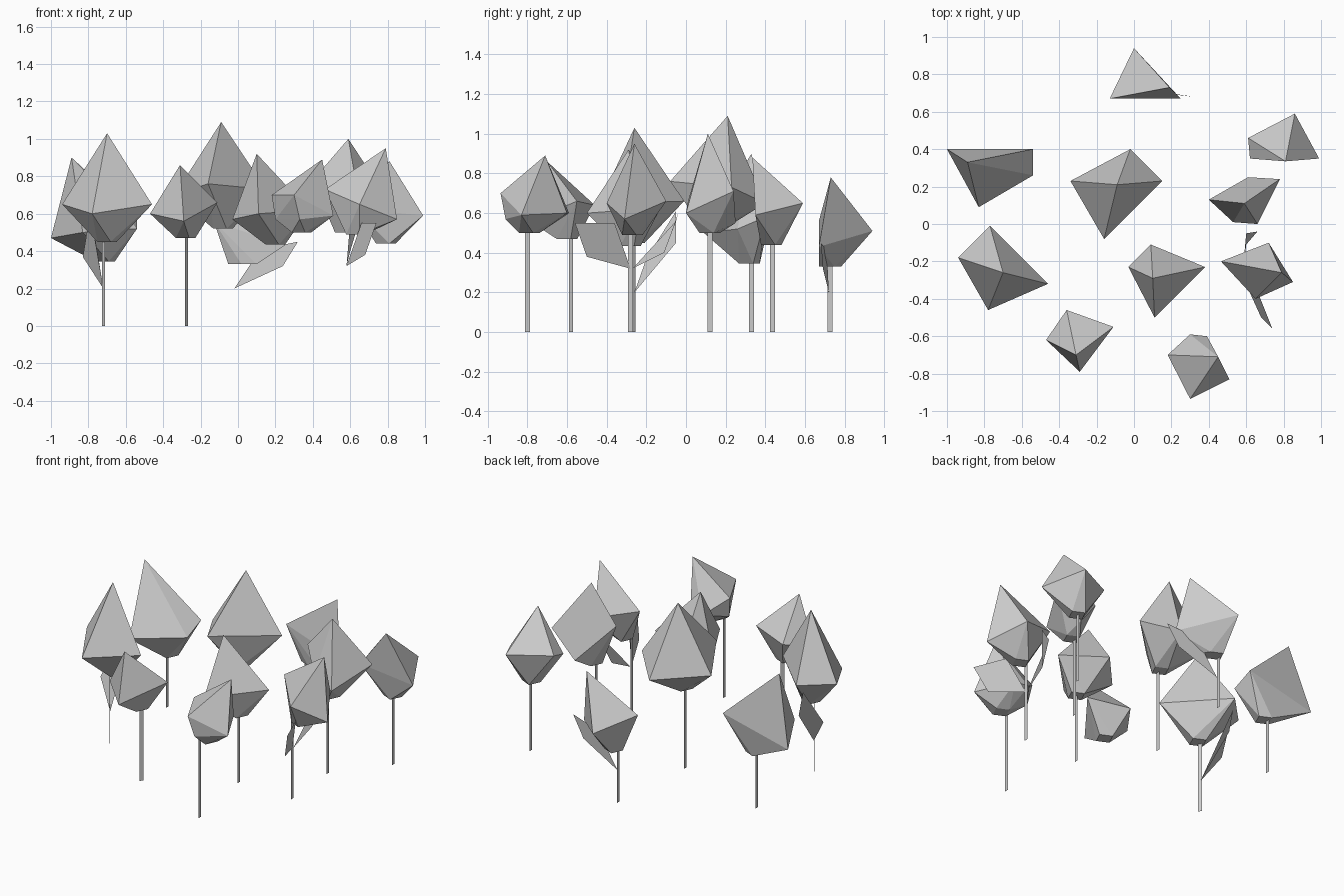
import bpy, bmesh, math


def make_object(name, bm):
    mesh = bpy.data.meshes.new(name)
    bm.to_mesh(mesh)
    bm.free()
    obj = bpy.data.objects.new(name, mesh)
    bpy.context.collection.objects.link(obj)


def polygon(name, points):
    bm = bmesh.new()
    bm.faces.new([bm.verts.new(p) for p in points])
    make_object(name, bm)


def flower(tag, stem, apex, rim, base, angle=90, base_radius=0.055):
    # faceted bud: apex, irregular rim and a small blunt base
    bm = bmesh.new()
    points = [apex] + rim
    for i in range(4):
        a = math.radians(90 * i + 20)
        points.append((base[0] + base_radius * math.cos(a),
                       base[1] + base_radius * math.sin(a), base[2]))
    for p in points:
        bm.verts.new(p)
    hull = bmesh.ops.convex_hull(bm, input=bm.verts[:])
    loose = [v for v in bm.verts if not v.link_faces]
    bmesh.ops.delete(bm, geom=loose, context='VERTS')
    bmesh.ops.recalc_face_normals(bm, faces=bm.faces[:])
    make_object("bud_" + tag, bm)
    # flat ribbon stem
    dx = 0.0125 * math.cos(math.radians(angle))
    dy = 0.0125 * math.sin(math.radians(angle))
    x, y = stem
    top = base[2] + 0.01
    polygon("stem_" + tag, [(x - dx, y - dy, 0), (x + dx, y + dy, 0),
                            (x + dx, y + dy, top), (x - dx, y - dy, top)])


# back row
flower("back_left", (-.73, .33), (-.89, .33, .90),
       [(-1, .4, .47), (-.54, .4, .58), (-.54, .26, .52), (-.83, .09, .50)],
       (-.71, .32, .345))
flower("back_middle", (-.03, .725), (.19, .73, .78),
       [(-.13, .67, .56), (0, .94, .51), (.25, .67, .43), (.10, .67, .33)],
       (0, .73, .33))
flower("back_right", (.79, .435), (.81, .335, .88),
       [(.61, .46, .66), (.86, .59, .65), (.99, .35, .59), (.62, .35, .63)],
       (.79, .43, .44))

# middle row
flower("middle_centre", (-.08, .12), (-.09, .21, 1.09),
       [(-.34, .23, .70), (-.02, .40, .65), (.15, .23, .73), (-.16, -.08, .76)],
       (-.08, .14, .52))
flower("middle_right", (.55, .12), (.59, .11, 1.0),
       [(.40, .13, .78), (.61, .25, .55), (.78, .24, .71), (.66, 0, .60), (.53, .01, .66)],
       (.57, .12, .50))
flower("middle_left", (-.72, -.265), (-.70, -.26, 1.03),
       [(-.94, -.18, .65), (-.77, -.01, .66), (-.46, -.32, .65), (-.78, -.46, .60)],
       (-.70, -.26, .45), angle=130)

# front row
flower("front_centre", (.20, -.28), (.10, -.29, .92),
       [(-.03, -.23, .57), (.09, -.11, .66), (.38, -.23, .62), (.11, -.50, .60)],
       (.20, -.28, .435))
flower("front_right", (.58, -.28), (.79, -.26, .95),
       [(.465, -.20, .73), (.72, -.10, .66), (.85, -.31, .57), (.65, -.40, .65)],
       (.63, -.27, .49))
flower("front_left", (-.275, -.58), (-.31, -.70, .86),
       [(-.47, -.62, .60), (-.36, -.46, .64), (-.11, -.55, .66), (-.29, -.79, .56)],
       (-.28, -.60, .47), angle=50)
flower("front_edge", (.29, -.80), (.45, -.71, .89),
       [(.18, -.70, .70), (.30, -.59, .60), (.39, -.60, .60), (.51, -.83, .59),
        (.30, -.935, .70), (.20, -.72, .57), (.33, -.91, .57)],
       (.34, -.79, .50))

# pointed flat leaves rising from the stems
polygon("leaf_back", [(-.02, .72, .20), (.24, .69, .32), (.32, .68, .45), (.12, .71, .41)])
polygon("leaf_left", [(-.72, -.26, .20), (-.76, -.05, .45), (-.79, -.05, .61), (-.83, -.20, .37)])
polygon("leaf_right_front", [(.58, -.28, .32), (.68, -.50, .38), (.74, -.56, .55), (.66, -.36, .55)])
polygon("leaf_right_back", [(.58, -.27, .32), (.60, -.11, .40), (.66, -.04, .60), (.60, -.05, .56)])
